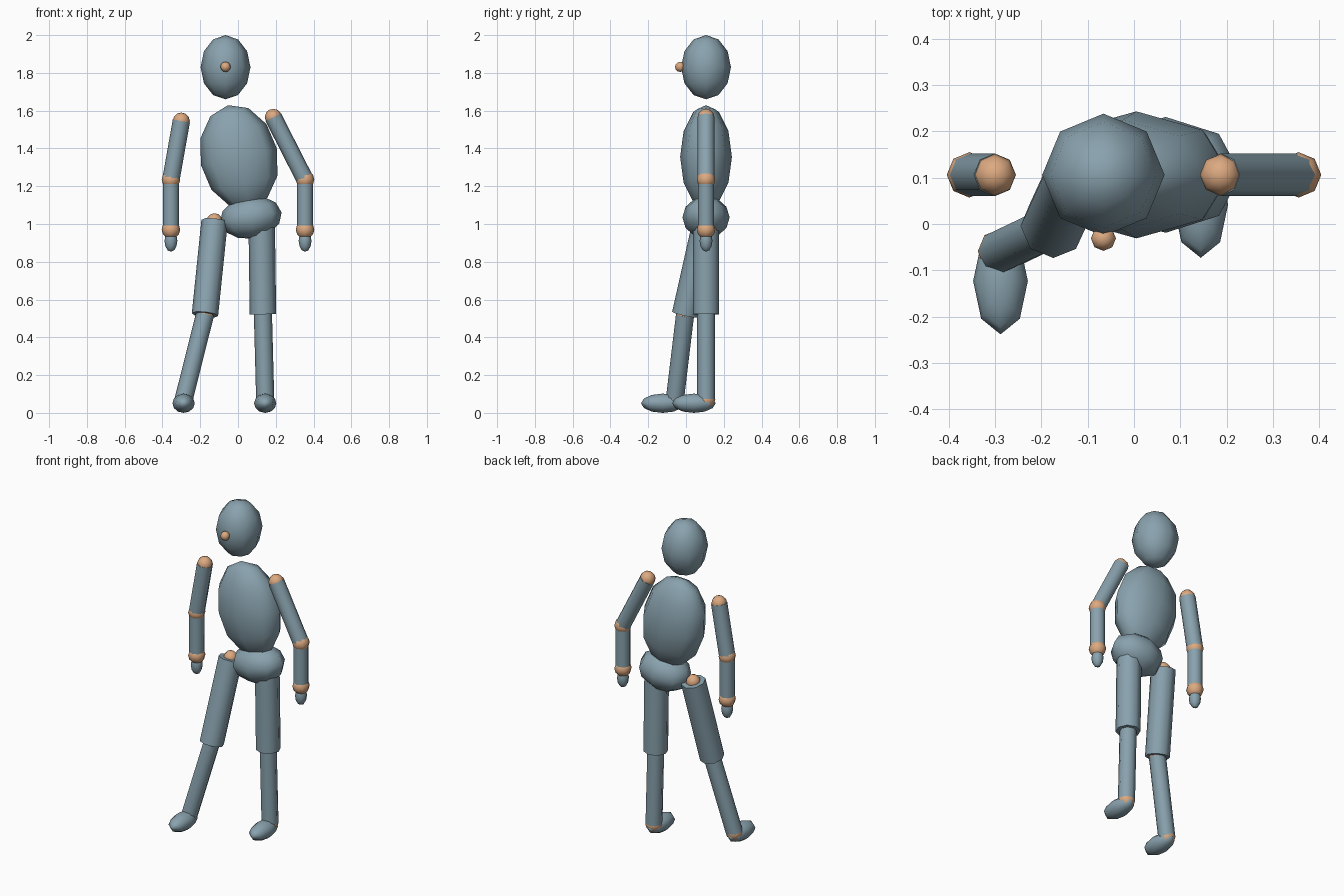
import bpy
import math
from mathutils import Vector

cube = bpy.data.objects.get("Cube")
if cube:
    bpy.data.objects.remove(cube, do_unlink=True)


def make_material(name, colour):
    mat = bpy.data.materials.new(name)
    mat.use_nodes = True
    mat.diffuse_color = colour
    node = next(n for n in mat.node_tree.nodes if n.type == 'BSDF_PRINCIPLED')
    node.inputs["Base Color"].default_value = colour
    return mat


BODY = make_material("slate blue", (0.25, 0.36, 0.42, 1))
JOINT = make_material("warm tan", (0.72, 0.40, 0.22, 1))
MID_Y = 0.106


def ellipsoid(name, centre, radii, mat, tilt=0):
    """Low-poly smooth ellipsoid, tilted about the y axis in degrees."""
    bpy.ops.mesh.primitive_uv_sphere_add(
        segments=8, ring_count=6, radius=1, location=centre,
        rotation=(0, math.radians(tilt), 0))
    obj = bpy.context.object
    obj.name = name
    obj.scale = radii
    obj.data.materials.append(mat)
    bpy.ops.object.shade_smooth()
    return obj


def ball(name, centre, radius):
    return ellipsoid(name, centre, (radius,) * 3, JOINT)


def limb(name, top, bottom, radius):
    """Eight-sided cylinder between two joints."""
    top, bottom = Vector(top), Vector(bottom)
    axis = top - bottom
    bpy.ops.mesh.primitive_cylinder_add(
        vertices=8, radius=radius, depth=axis.length, location=(top + bottom) / 2,
        rotation=Vector((0, 0, 1)).rotation_difference(axis).to_euler())
    obj = bpy.context.object
    obj.name = name
    obj.data.materials.append(BODY)
    bpy.ops.object.shade_smooth_by_angle(angle=math.radians(60))
    return obj


# Head and trunk
ellipsoid("head", (-0.066, MID_Y, 1.83), (0.132, 0.132, 0.17), BODY)
ball("nose", (-0.066, -0.031, 1.832), 0.027)
ellipsoid("torso", (0.005, MID_Y, 1.355), (0.206, 0.137, 0.28), BODY, tilt=-12)
ellipsoid("pelvis", (0.068, MID_Y, 1.035), (0.165, 0.125, 0.113), BODY, tilt=-9)

# Arms: bent outward at the shoulder, forearms hanging straight
shoulders = {"right": (-0.30, MID_Y, 1.545), "left": (0.187, MID_Y, 1.565)}
for side, shoulder in shoulders.items():
    x = -0.355 if side == "right" else 0.355
    elbow, wrist = (x, MID_Y, 1.235), (x, MID_Y, 0.97)
    ball(side + "_shoulder", shoulder, 0.045)
    limb(side + "_upper_arm", shoulder, elbow, 0.046)
    ball(side + "_elbow", elbow, 0.049)
    limb(side + "_forearm", elbow, wrist, 0.043)
    ball(side + "_wrist", wrist, 0.049)
    ellipsoid(side + "_hand", (x, MID_Y, 0.911), (0.034, 0.034, 0.058), BODY)

# Legs: hip, knee and ankle of each side
legs = {
    "right": ((-0.124, MID_Y, 1.015), (-0.175, -0.005, 0.52), (-0.288, -0.059, 0.07)),
    "left": ((0.125, MID_Y, 1.03), (0.132, MID_Y, 0.522), (0.144, MID_Y, 0.07)),
}
for side, (hip, knee, ankle) in legs.items():
    ball(side + "_hip", hip, 0.042)
    limb(side + "_thigh", hip, knee, 0.07)
    ball(side + "_knee", knee, 0.048)
    limb(side + "_shin", knee, ankle, 0.048)
    ball(side + "_ankle", ankle, 0.049)
    ellipsoid(side + "_foot", (ankle[0], ankle[1] - 0.064, 0.051),
              (0.059, 0.115, 0.051), BODY)
